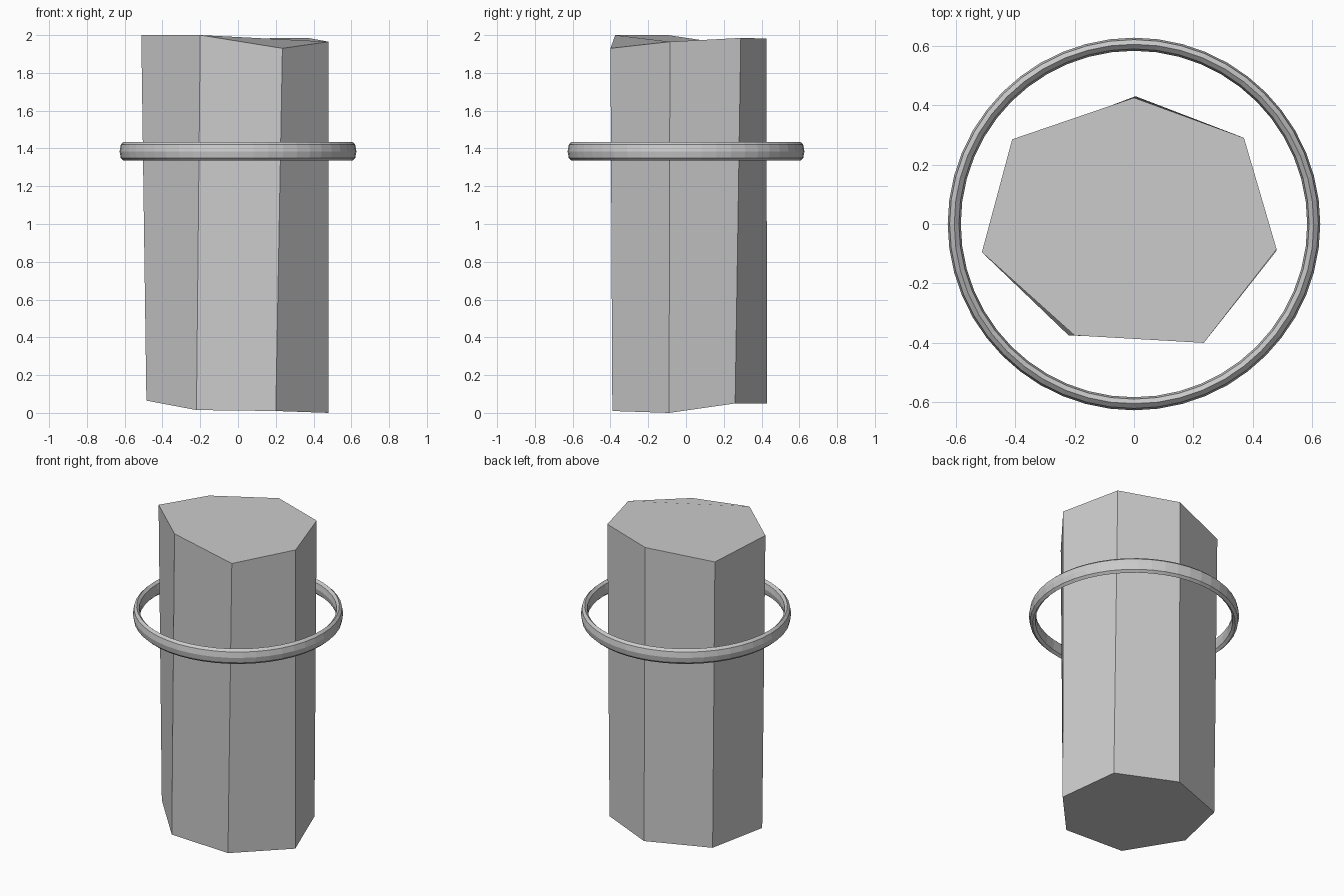
import bpy
import bmesh
from math import cos, sin, tau

cube = bpy.data.objects.get("Cube")
if cube:
    bpy.data.objects.remove(cube, do_unlink=True)

grey = bpy.data.materials.new("plain_grey")
grey.use_nodes = True
colour = (0.6, 0.6, 0.6, 1)
grey.diffuse_color = colour
grey.node_tree.nodes["Principled BSDF"].inputs["Base Color"].default_value = colour


def skin_loops(name, loops, capped):
    """Bridge matching vertex loops; cap the ends or close them into a ring."""
    bm = bmesh.new()
    rows = [[bm.verts.new(p) for p in loop] for loop in loops]
    pairs = list(zip(rows, rows[1:]))
    if capped:
        bm.faces.new(rows[0])
        bm.faces.new(rows[-1])
    else:
        pairs.append((rows[-1], rows[0]))
    for a, b in pairs:
        for i in range(len(a)):
            j = (i + 1) % len(a)
            bm.faces.new((a[i], a[j], b[j], b[i]))
    bmesh.ops.recalc_face_normals(bm, faces=bm.faces)
    mesh = bpy.data.meshes.new(name)
    bm.to_mesh(mesh)
    bm.free()
    mesh.materials.append(grey)
    obj = bpy.data.objects.new(name, mesh)
    bpy.context.collection.objects.link(obj)
    return obj


# Rough seven-sided stone column with uneven ends
bottom = [(0.005, 0.43, 0.05), (0.375, 0.26, 0.05), (0.48, -0.09, 0),
          (0.2, -0.39, 0.01), (-0.22, -0.375, 0.015), (-0.485, -0.1, 0.065),
          (-0.39, 0.28, 0.054)]
top = [(0, 0.425, 1.982), (0.37, 0.29, 1.985), (0.48, -0.085, 1.965),
       (0.235, -0.4, 1.93), (-0.2, -0.375, 2), (-0.512, -0.095, 2),
       (-0.41, 0.285, 1.943)]
skin_loops("stone_column", [bottom, top], capped=True)

# Floating band: a ring with a tall, thin oval section
SEGMENTS, SIDES = 48, 8
RADIUS, THICK, TALL, HEIGHT = 0.605, 0.022, 0.05, 1.385
section = [(RADIUS + THICK * cos(tau * k / SIDES), HEIGHT + TALL * sin(tau * k / SIDES))
           for k in range(SIDES)]
loops = [[(r * cos(tau * s / SEGMENTS), r * sin(tau * s / SEGMENTS), z) for r, z in section]
         for s in range(SEGMENTS)]
skin_loops("floating_ring", loops, capped=False)
